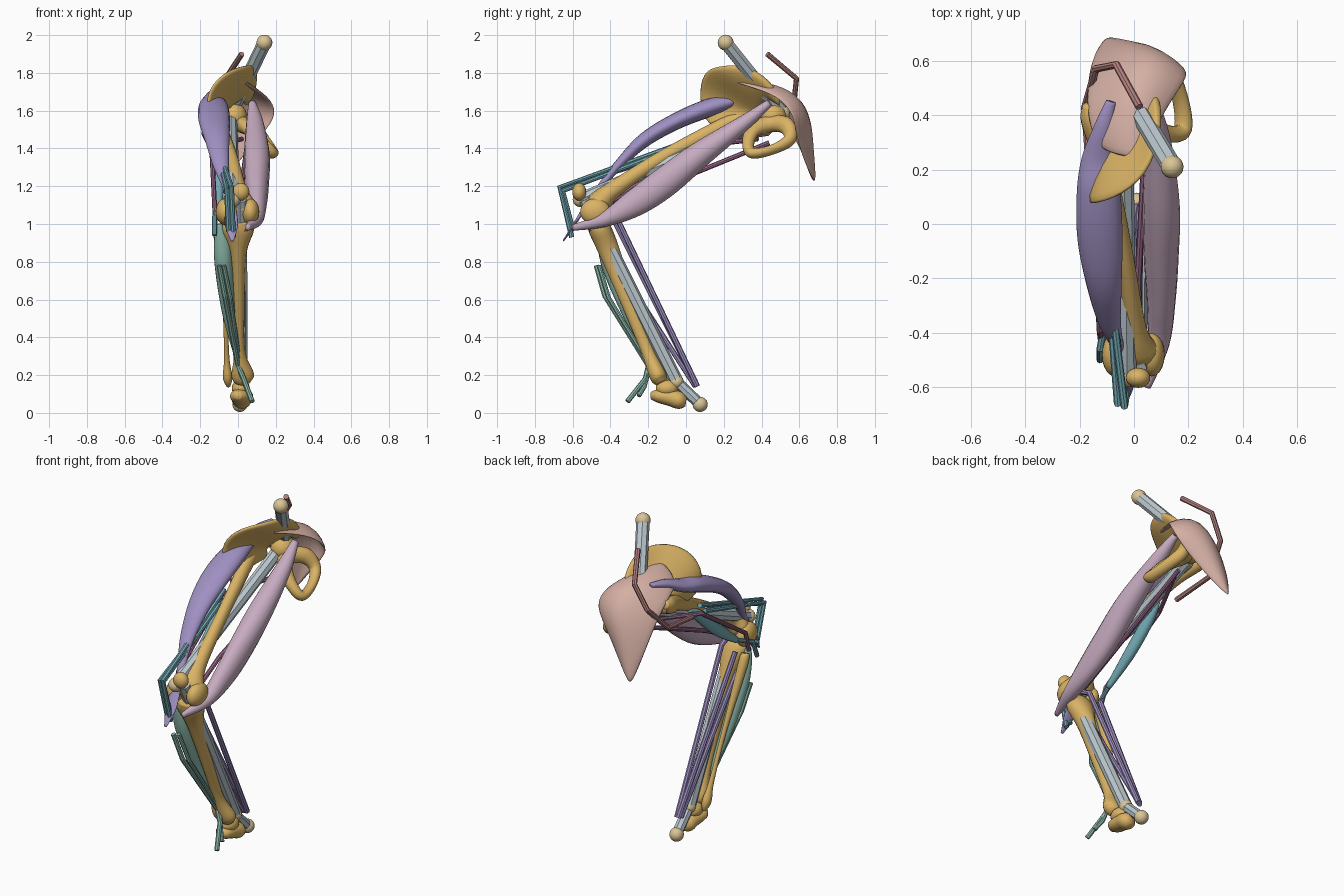
import bpy, bmesh, math
from mathutils import Vector

cube = bpy.data.objects.get("Cube")
if cube:
    bpy.data.objects.remove(cube, do_unlink=True)


def material(name, r, g, b):
    m = bpy.data.materials.new(name)
    m.use_nodes = True
    m.diffuse_color = (r, g, b, 1)
    bsdf = next(n for n in m.node_tree.nodes if n.type == 'BSDF_PRINCIPLED')
    bsdf.inputs["Base Color"].default_value = (r, g, b, 1)
    return m


BONE = material("bone_ochre", .7, .45, .13)
JOINT = material("joint_cream", .7, .56, .31)
STEEL = material("link_grey", .5, .58, .62)
PURPLE = material("muscle_purple", .35, .28, .54)
LILAC = material("muscle_lilac", .57, .41, .53)
SALMON = material("muscle_salmon", .66, .43, .37)
ROSE = material("path_rose", .45, .22, .21)
TEAL = material("path_teal", .18, .42, .48)
MAGENTA = material("path_magenta", .33, .14, .26)
GREEN = material("muscle_green", .25, .46, .39)


def finish(name, bm, mat):
    bmesh.ops.recalc_face_normals(bm, faces=bm.faces)
    me = bpy.data.meshes.new(name)
    bm.to_mesh(me)
    bm.free()
    ob = bpy.data.objects.new(name, me)
    bpy.context.collection.objects.link(ob)
    me.materials.append(mat)
    for p in me.polygons:
        p.use_smooth = True
    return ob


def spline(pts, steps, closed):
    """Catmull-Rom through tuples of any length."""
    n, out = len(pts), []
    def at(i):
        return pts[i % n] if closed else pts[max(0, min(n - 1, i))]
    for i in range(n if closed else n - 1):
        for s in range(steps):
            t = s / steps
            out.append([.5 * (2 * b + (c - a) * t + (2 * a - 5 * b + 4 * c - d) * t * t
                              + (3 * b - a - 3 * c + d) * t ** 3)
                        for a, b, c, d in zip(at(i - 1), at(i), at(i + 1), at(i + 2))])
    return out if closed else out + [list(pts[-1])]


def limb(name, pts, mat, closed=False, sides=16, steps=6):
    """Smooth loft; each point is x, y, z, half width, half depth."""
    path = spline(pts, steps, closed)
    n, bm, rings = len(path), bmesh.new(), []
    for i, p in enumerate(path):
        a, b = (i - 1, (i + 1) % n) if closed else (max(i - 1, 0), min(i + 1, n - 1))
        tangent = (Vector(path[b][:3]) - Vector(path[a][:3])).normalized()
        ref = Vector((1, -.6, .3)) if closed else Vector((1, 0, 0))
        side = (ref - tangent * ref.dot(tangent)).normalized()
        up = tangent.cross(side)
        ring = []
        for k in range(sides):
            w = math.tau * k / sides
            ring.append(bm.verts.new(Vector(p[:3]) + side * p[3] * math.cos(w) + up * p[4] * math.sin(w)))
        rings.append(ring)
    for i in range(n if closed else n - 1):
        r, q = rings[i], rings[(i + 1) % n]
        for k in range(sides):
            j = (k + 1) % sides
            bm.faces.new((r[k], r[j], q[j], q[k]))
    if not closed:
        bm.faces.new(rings[0])
        bm.faces.new(rings[-1])
    return finish(name, bm, mat)


def ball(name, pos, size, mat):
    bm = bmesh.new()
    bmesh.ops.create_uvsphere(bm, u_segments=20, v_segments=12, radius=1)
    for v in bm.verts:
        v.co = Vector(pos) + v.co * Vector(size)
    return finish(name, bm, mat)


def rod(name, pts, radius, mat):
    cu = bpy.data.curves.new(name, 'CURVE')
    cu.dimensions = '3D'
    cu.bevel_depth, cu.bevel_resolution, cu.use_fill_caps = radius, 2, True
    sp = cu.splines.new('POLY')
    sp.use_smooth = False
    sp.points.add(len(pts) - 1)
    for point, p in zip(sp.points, pts):
        point.co = (*p, 1)
    cu.materials.append(mat)
    ob = bpy.data.objects.new(name, cu)
    bpy.context.collection.objects.link(ob)


def sheet(name, rows, thick, mat):
    bm = bmesh.new()
    grid = [[bm.verts.new(p) for p in row] for row in rows]
    for a, b in zip(grid, grid[1:]):
        for i in range(len(a) - 1):
            bm.faces.new((a[i], a[i + 1], b[i + 1], b[i]))
    ob = finish(name, bm, mat)
    solid = ob.modifiers.new("thickness", 'SOLIDIFY')
    solid.thickness, solid.offset = thick, 0
    ob.modifiers.new("smooth", 'SUBSURF').levels = 2
    ob.modifiers["smooth"].render_levels = 2


# Rigid links and their joints
top, hip, knee = (.14, .21, 1.96), (-.04, .51, 1.585), (-.025, -.56, 1.13)
ankle, heel = (.015, -.05, .165), (.01, .075, .045)
for name, a, b, r in (("pelvis", top, hip, .037), ("thigh", hip, knee, .035),
                      ("shin", (.01, -.53, 1.13), ankle, .037), ("foot", ankle, heel, .03)):
    rod(name + "_link", (a, b), r, STEEL)
for name, p, r in (("pelvis", top, .042), ("hip", hip, .042), ("knee", knee, .04),
                   ("ankle", ankle, .038), ("heel", heel, .04)):
    ball(name + "_joint", p, (r, r, r), JOINT)

# Hip bone: flared blade, socket and lower ring
crest = [(-.12, .1, 1.5), (-.19, .06, 1.67), (-.08, .08, 1.81), (.05, .17, 1.845), (.1, .34, 1.845), (.085, .47, 1.73)]
root = [(-.08, .42, 1.52), (-.09, .4, 1.57), (-.06, .4, 1.6), (-.02, .42, 1.64), (.02, .46, 1.66), (.04, .51, 1.61)]
middle = [Vector(c).lerp(Vector(r), .5) + Vector((.015, 0, 0)) for c, r in zip(crest, root)]
sheet("hip_blade", [crest, middle, root], .04, BONE)
ball("hip_socket", (-.02, .46, 1.57), (.068, .072, .07), BONE)
limb("hip_ring", [(.02, .45, 1.53, .045, .045), (.08, .53, 1.52, .035, .045), (.13, .55, 1.45, .035, .033),
                  (.17, .46, 1.395, .032, .025), (.18, .35, 1.375, .034, .028), (.13, .33, 1.43, .032, .032),
                  (.06, .36, 1.5, .035, .045)], BONE, closed=True)

# Thigh bone
limb("thigh_bone", [(-.17, .44, 1.62, .02, .02), (-.15, .38, 1.59, .045, .05), (-.1, .2, 1.52, .037, .042),
                    (-.035, -.12, 1.355, .033, .037), (0, -.38, 1.185, .045, .045),
                    (0, -.46, 1.11, .09, .065), (0, -.51, 1.05, .065, .045)], BONE)
limb("thigh_neck", [(-.15, .41, 1.59, .04, .04), (-.1, .46, 1.59, .035, .035), (-.05, .5, 1.59, .04, .04)], BONE)
for name, x in (("outer_condyle", -.07), ("inner_condyle", .065)):
    ball(name, (x, -.48, 1.065), (.048, .08, .07), BONE)
ball("kneecap", (.015, -.565, 1.17), (.045, .037, .047), BONE)

# Shin bones
limb("shin_bone", [(0, -.48, 1.02, .06, .05), (0, -.455, .97, .085, .06), (0, -.4, .84, .045, .055),
                   (.005, -.3, .57, .03, .038), (.01, -.205, .33, .028, .033),
                   (.025, -.15, .2, .06, .045), (.035, -.13, .16, .035, .03)], BONE)
limb("outer_shin_bone", [(-.1, -.42, .98, .02, .02), (-.1, -.4, .92, .028, .028), (-.07, -.27, .57, .014, .016),
                         (-.06, -.16, .3, .014, .016), (-.055, -.12, .19, .025, .03),
                         (-.05, -.1, .14, .01, .012)], BONE)

# Ankle bones
ball("ankle_bone", (.015, -.1, .13), (.048, .06, .045), BONE)
limb("heel_bone", [(.0, -.185, .09, .02, .02), (.005, -.15, .09, .048, .035), (.015, -.08, .08, .05, .045),
                   (.02, -.03, .065, .05, .045), (.02, .0, .06, .025, .025)], BONE)

# Large muscles
limb("outer_thigh_muscle", [(-.085, .45, 1.72, .018, .012), (-.11, .36, 1.7, .035, .024), (-.13, .24, 1.65, .062, .036),
                            (-.13, .12, 1.615, .08, .048),
                            (-.125, -.05, 1.545, .083, .044), (-.11, -.22, 1.445, .065, .038),
                            (-.09, -.36, 1.31, .042, .025), (-.06, -.45, 1.2, .024, .018),
                            (-.04, -.52, 1.11, .025, .012), (-.035, -.59, 1.0, .035, .008),
                            (-.03, -.65, .91, .008, .004)], PURPLE)
limb("inner_thigh_muscle", [(.075, .44, 1.64, .02, .02), (.09, .3, 1.53, .047, .042), (.1, .07, 1.365, .068, .068),
                            (.1, -.12, 1.215, .064, .08), (.1, -.28, 1.105, .053, .07),
                            (.09, -.44, 1.02, .04, .038), (.05, -.6, .98, .012, .016)], LILAC)
limb("rear_thigh_muscle", [(-.09, .1, 1.44, .012, .015), (-.1, 0, 1.36, .03, .035), (-.1, -.16, 1.22, .03, .035),
                           (-.1, -.34, 1.09, .015, .018)], TEAL)
limb("front_shin_muscle", [(-.1, -.46, 1.0, .014, .014), (-.085, -.44, .9, .042, .03), (-.075, -.4, .76, .046, .04),
                           (-.05, -.31, .53, .034, .03), (-.01, -.22, .32, .016, .014),
                           (.02, -.19, .22, .01, .01)], GREEN)

# Seat muscle: curved shell narrowing to a lower tip
inner = [(.04, .23, 1.76), (.1, .39, 1.71), (.18, .5, 1.66), (.22, .57, 1.57), (.1, .58, 1.44), (-.08, .67, 1.23)]
back = [(-.04, .24, 1.76), (-.01, .46, 1.77), (.05, .64, 1.71), (.03, .7, 1.57), (-.03, .695, 1.4), (-.1, .685, 1.22)]
outer = [(-.14, .27, 1.68), (-.18, .4, 1.65), (-.18, .5, 1.56), (-.17, .56, 1.47), (-.15, .62, 1.36), (-.11, .67, 1.22)]
sheet("seat_muscle", [inner, back, outer], .025, SALMON)

# Thin muscle paths
rod("seat_path", [(.02, .43, 1.9), (-.065, .585, 1.77), (-.14, .57, 1.63), (-.18, .43, 1.48), (-.16, .17, 1.44)], .015, ROSE)
for i, start in enumerate(((-.12, .04, 1.45), (-.11, -.02, 1.39), (-.09, -.06, 1.4))):
    x = (-.035, -.06, -.045)[i]
    rod(f"front_thigh_path_{i}", [start, (x, -.67 + .01 * i, 1.195 - .01 * i), (x + .01, -.605, .93 + .03 * i)], .014, TEAL)
rod("rear_thigh_path", [(-.1, -.32, 1.1), (-.125, -.46, 1.04), (-.125, -.5, .94)], .013, TEAL)
rod("inner_hamstring_path", [(.05, .44, 1.43), (.015, -.2, 1.17), (.02, -.48, 1.03), (.04, -.5, .96)], .013, MAGENTA)
rod("outer_hamstring_path", [(.02, .38, 1.45), (-.14, .05, 1.41), (-.125, -.39, 1.12), (-.12, -.43, 1.0)], .013, MAGENTA)
rod("inner_calf_path", [(.015, -.47, 1.08), (.015, -.36, 1.02), (.02, .06, .14)], .015, PURPLE)
rod("outer_calf_path", [(-.07, -.37, 1.0), (.01, .06, .14)], .015, PURPLE)
rod("deep_calf_path", [(-.05, -.42, .87), (.0, .05, .14)], .014, PURPLE)
rod("shin_path", [(-.1, -.475, .78), (-.07, -.43, .62), (.0, -.2, .25), (.03, -.215, .18), (.075, -.31, .06)], .014, GREEN)
rod("toe_path", [(-.075, -.46, .78), (-.04, -.41, .61), (.01, -.19, .25), (.04, -.22, .14), (.07, -.25, .09)], .012, GREEN)
